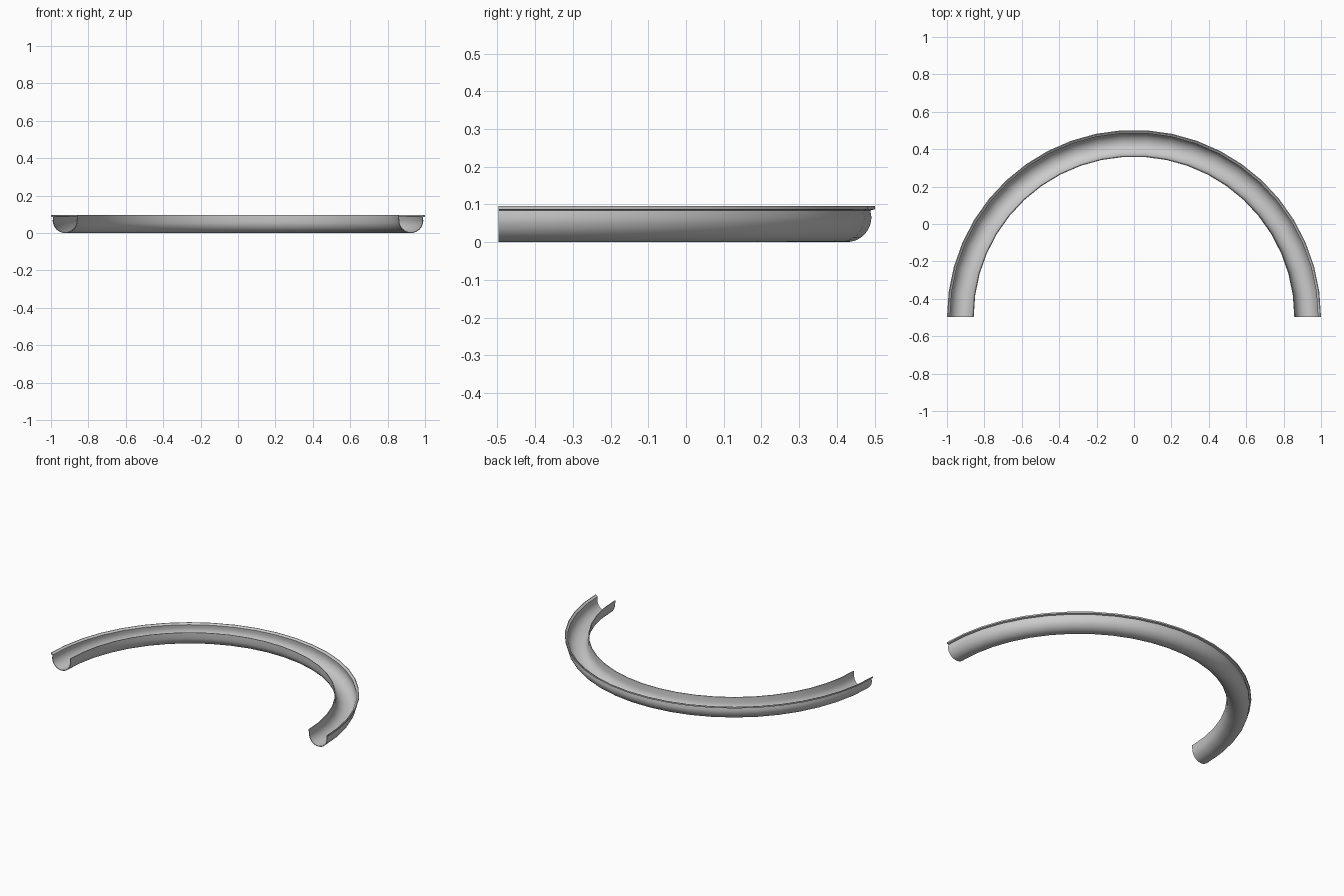
import bpy, bmesh, math

if "Cube" in bpy.data.objects:
    bpy.data.objects.remove(bpy.data.objects["Cube"])

SEGMENTS = 23          # facets along the half-circle bend
CY = -0.497            # centre of the bend
R0, RZ, RAD = 0.925, 0.066, 0.066   # channel centre radius, height, size
WALL = 0.004


def channel(rad):
    # half-round trough from inner side, under, to outer side
    return [(R0 + rad * math.cos(a), RZ + rad * math.sin(a))
            for a in (math.pi + math.pi * i / 16 for i in range(17))]


# Closed sheet-metal section: outer skin, flared outer lip, inner skin, inner rim
outside = ([(0.857, 0.095), (0.857, 0.085)] + channel(RAD)
           + [(0.988, 0.084), (1.0, 0.087), (1.0, 0.096)])
inside = ([(0.996, 0.096), (0.984, 0.087)] + channel(RAD - WALL)[::-1]
          + [(0.861, 0.085), (0.861, 0.095)])
profile = outside + inside

# Sweep the section round the half circle
bm = bmesh.new()
rings = []
for i in range(SEGMENTS + 1):
    a = math.pi * i / SEGMENTS
    rings.append([bm.verts.new((r * math.cos(a), CY + r * math.sin(a), z))
                  for r, z in profile])
n = len(profile)
for a, b in zip(rings, rings[1:]):
    for j in range(n):
        k = (j + 1) % n
        bm.faces.new((a[j], a[k], b[k], b[j]))

# Close the cut sheet at both ends
m = len(outside)
for ring in (rings[0], rings[-1]):
    for j in range(m - 1):
        t = len(inside)
        if j < 2:
            o = (ring[j], ring[j + 1], ring[n - 2 - j], ring[n - 1 - j])
        elif j < 18:
            o = (ring[j], ring[j + 1], ring[n - 2 - j], ring[n - 1 - j])
        elif j == 18:
            o = (ring[18], ring[19], ring[m + 1], ring[m + 2])
        elif j == 19:
            o = (ring[19], ring[20], ring[m], ring[m + 1])
        else:
            o = (ring[20], ring[21], ring[m])
        bm.faces.new(o)
bmesh.ops.recalc_face_normals(bm, faces=bm.faces)

mesh = bpy.data.meshes.new("curved_gutter")
bm.to_mesh(mesh)
bm.free()
gutter = bpy.data.objects.new("curved_gutter", mesh)
bpy.context.collection.objects.link(gutter)
bpy.context.view_layer.objects.active = gutter
gutter.select_set(True)
bpy.ops.object.shade_smooth_by_angle(angle=math.radians(35))
